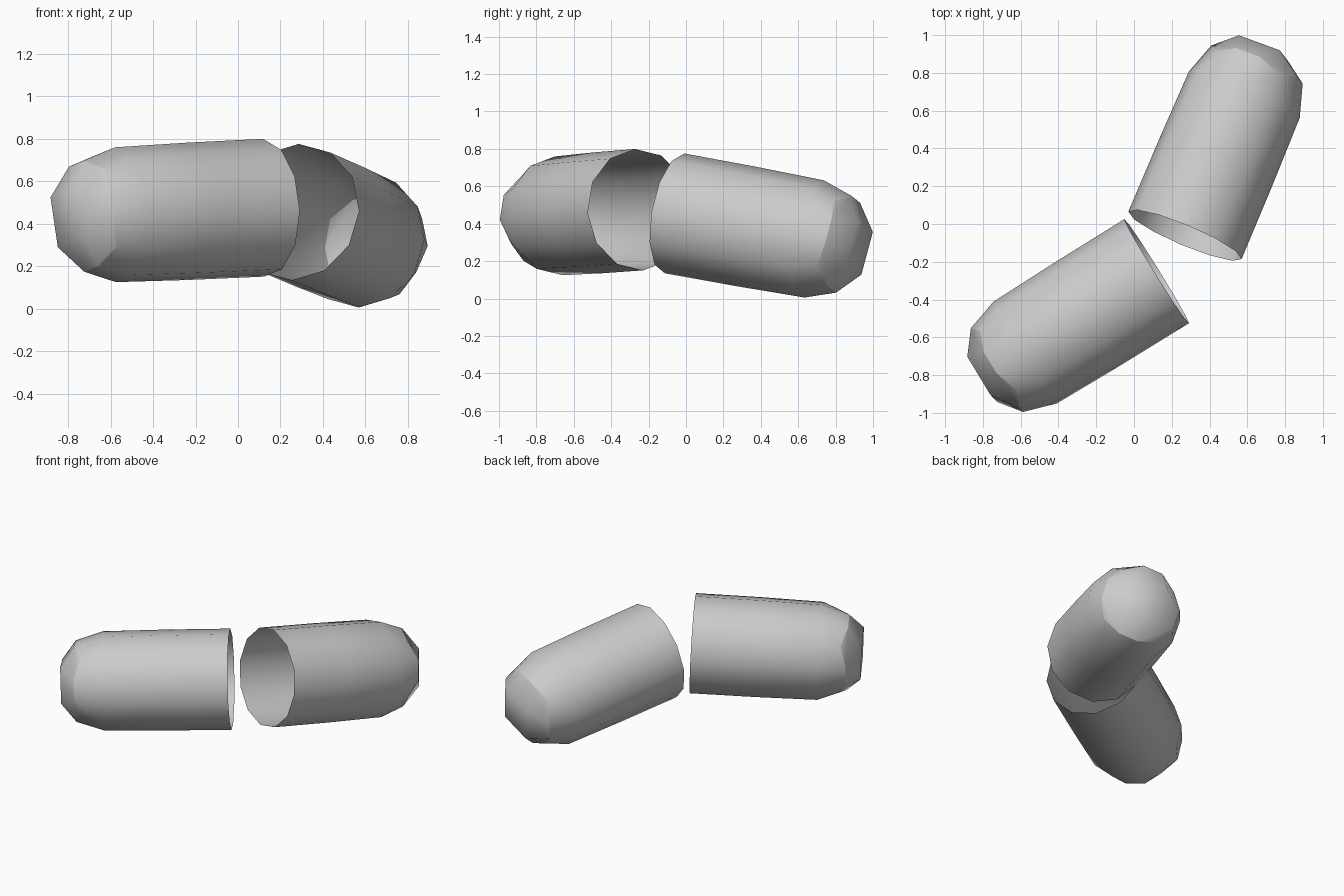
import bpy, bmesh
from math import cos, sin, radians
from mathutils import Vector

if "Cube" in bpy.data.objects:
    bpy.data.objects.remove(bpy.data.objects["Cube"])

SIDES = 12


def capsule_half(name, rim_centre, direction, roll):
    """Open 12-sided shell with a rounded, grid-filled end."""
    d = Vector(direction).normalized()
    side = d.cross(Vector((0, 0, 1))).normalized()
    up = side.cross(d)
    c = Vector(rim_centre)
    bm = bmesh.new()

    def point(dist, r, k):
        a = radians(roll + 360 * k / SIDES)
        return bm.verts.new(c + d * dist + (side * sin(a) + up * cos(a)) * r)

    # wall rings from the open rim to the shoulder
    rings = [[point(dist, r, k) for k in range(SIDES)]
             for dist, r in ((0, 0.325), (0.42, 0.324), (0.82, 0.318))]
    # border of the dome cap: its four corners sit a little lower
    border = [point(0.955 if k % 3 == 0 else 0.995, 0.262, k) for k in range(SIDES)]
    rings.append(border)
    for lo, hi in zip(rings, rings[1:]):
        for k in range(SIDES):
            n = (k + 1) % SIDES
            bm.faces.new((lo[k], lo[n], hi[n], hi[k]))

    # 3 x 3 grid closing the dome
    inner = [point(1.088, 0.17, k) for k in range(0, SIDES, 3)]
    for i in range(4):
        k, nxt = 3 * i, inner[(i + 1) % 4]
        bm.faces.new((border[k - 1], border[k], border[k + 1], inner[i]))
        bm.faces.new((border[k + 1], border[k + 2], nxt, inner[i]))
    bm.faces.new(inner)

    bmesh.ops.recalc_face_normals(bm, faces=bm.faces)
    bm.faces.ensure_lookup_table()
    wall = bm.faces[0]
    if wall.normal.dot(wall.calc_center_median() - c) < 0:
        bmesh.ops.reverse_faces(bm, faces=bm.faces)

    # smooth shading with a crease round the dome cap
    for f in bm.faces:
        f.smooth = True
    for k in range(SIDES):
        bm.edges.get((border[k - 1], border[k])).smooth = False

    mesh = bpy.data.meshes.new(name)
    bm.to_mesh(mesh)
    bm.free()
    obj = bpy.data.objects.new(name, mesh)
    bpy.context.collection.objects.link(obj)
    return obj


# two separated halves of the shell
capsule_half("front_capsule_half", (0.12, -0.25, 0.475), (-0.85, -0.526, -0.04), -33)
capsule_half("rear_capsule_half", (0.27, -0.06, 0.455), (0.388, 0.92, -0.168), 29)
